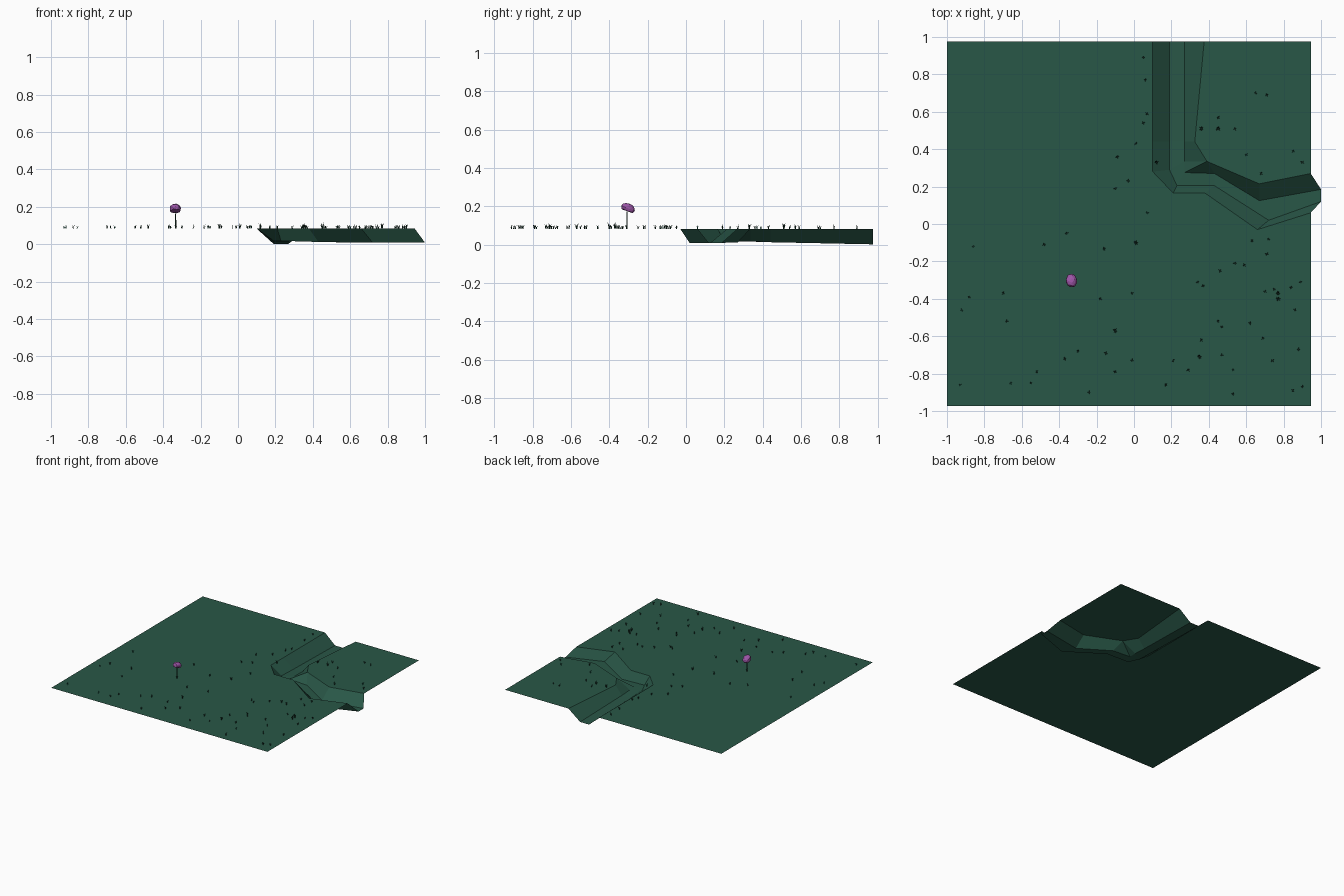
import bpy, bmesh, math, random
from mathutils import Vector, Matrix

if "Cube" in bpy.data.objects:
    bpy.data.objects.remove(bpy.data.objects["Cube"])

random.seed(4)
TOP = 0.083


def material(name, rgb):
    m = bpy.data.materials.new(name)
    m.diffuse_color = (*rgb, 1)
    m.use_nodes = True
    m.node_tree.nodes["Principled BSDF"].inputs["Base Color"].default_value = m.diffuse_color
    return m


def finish(bm, name, mat):
    me = bpy.data.meshes.new(name)
    bm.to_mesh(me)
    bm.free()
    me.materials.append(mat)
    ob = bpy.data.objects.new(name, me)
    bpy.context.collection.objects.link(ob)
    return ob


ground_green = material("ground_green", (0.022, 0.095, 0.063))
dark_green = material("dark_green", (0.012, 0.05, 0.03))
teal = material("teal", (0.01, 0.16, 0.1))
purple = material("purple", (0.33, 0.09, 0.38))

# Stream bed cross-sections: outer rim, outer floor, inner floor, inner rim
sections = [
    [(.10, .975), (.19, .975, .002), (.27, .975, .002), (.375, .975)],
    [(.10, .44), (.19, .44, .013), (.27, .44, .013), (.325, .44)],
    [(.10, .28), (.19, .29, .018), (.27, .335, .018), (.39, .335)],
    [(.21, .165), (.23, .205, .018), (.27, .275, .018), (.39, .335)],
    [(.38, .165), (.43, .205, .012), (.43, .27, .012), (.39, .335)],
    [(.66, -.03), (.72, .02, .008), (.67, .125, .008), (.67, .215)],
    [(.945, .06), (1.0, .12, .008), (1.0, .185, .008), (.945, .27)],
]
sections = [[Vector((*p, TOP)) if len(p) == 2 else Vector(p) for p in s] for s in sections]

# Ground sheet on both sides of the bed, and the bed itself
bm = bmesh.new()
cache = {}


def vert(p):
    key = tuple(round(c, 4) for c in p)
    if key not in cache:
        cache[key] = bm.verts.new(p)
    return cache[key]


def face(points):
    vs = list(dict.fromkeys(vert(p) for p in points))
    f = bm.faces.new(vs)
    f.normal_update()
    if f.normal.z < 0:
        f.normal_flip()


outer = [s[0] for s in sections]
inner = list(dict.fromkeys(tuple(s[3]) for s in sections))
face(outer + [(.945, -.972, TOP), (-1, -.972, TOP), (-1, .975, TOP)])
face(inner + [(.945, .975, TOP)])
for a, b in zip(sections, sections[1:]):
    for i in range(3):
        face([a[i], a[i + 1], b[i + 1], b[i]])
finish(bm, "ground", ground_green)


# Curved, tapering grass blades
def blade(bm, x, y, height, lean, angle, width):
    out = Vector((math.cos(angle), math.sin(angle), 0))
    side = Vector((-out.y, out.x, 0)) * width / 2
    base = Vector((x, y, TOP)) + out * .002
    mid = base + out * lean * .3 + Vector((0, 0, height * .6))
    tip = base + out * lean + Vector((0, 0, height))
    v = [bm.verts.new(p) for p in (base - side, base + side, mid + side * .8, mid - side * .8, tip)]
    bm.faces.new(v[:4])
    bm.faces.new((v[3], v[2], v[4]))


def tuft(bm, x, y, size, count):
    start = random.uniform(0, 6.28)
    for i in range(count):
        blade(bm, x, y, size * random.uniform(.7, 1.2), size * .4,
              start + i * math.tau / count + random.uniform(-.3, .3), size * .22)


small = [(.05, .89), (.06, .77), (.05, .54), (.07, .59), (.01, .43), (-.09, .36), (-.03, .23), (-.1, .19),
         (.45, .57), (.54, .51), (.65, .7), (.71, .69), (.9, .33), (.68, .27), (-.36, -.05), (-.48, -.11),
         (-.16, -.13), (-.7, -.37), (-.68, -.52), (-.88, -.39), (-.18, -.4), (-.01, -.37), (-.52, -.79),
         (-.37, -.72), (-.3, -.68), (-.15, -.69), (-.24, -.9), (-.01, -.73), (-.1, -.79), (.34, -.31),
         (.37, -.33), (.46, -.25), (.59, -.22), (.54, -.21), (.72, -.08), (.63, -.09), (.71, -.16),
         (.7, -.36), (.75, -.35), (.84, -.34), (.89, -.31), (.86, -.46), (.45, -.52), (.47, -.55), (.62, -.53),
         (.36, -.62), (.69, -.61), (.74, -.73), (.88, -.67), (.21, -.73), (.29, -.78), (.17, -.86),
         (.53, -.91), (.85, -.89), (.9, -.87), (.47, -.7), (-.55, -.85)]
large = [(.36, .51), (.45, .51), (.12, .33), (.01, -.1), (-.1, -.57), (.35, -.71), (.77, -.37), (.77, -.4)]
bright = [(.07, .06), (-.86, -.12), (-.92, -.46), (-.93, -.86), (-.66, -.85), (-.16, -.135),
          (.6, .37), (.85, .39), (.53, -.78)]

bm = bmesh.new()
for x, y in small:
    tuft(bm, x, y, .02, 4)
for x, y in large:
    tuft(bm, x, y, .028, 6)
finish(bm, "grass_tufts", dark_green)

bm = bmesh.new()
for x, y in bright:
    tuft(bm, x, y, .018, 4)
finish(bm, "bright_sprouts", teal)

# Flower: thin stem with small leaves and a tilted faceted bloom
bm = bmesh.new()
bmesh.ops.create_cone(bm, cap_ends=True, segments=5, radius1=.0035, radius2=.0025, depth=.09,
                      matrix=Matrix.Translation((-.333, -.308, TOP + .045)))
tuft(bm, -.333, -.308, .025, 4)
finish(bm, "flower_stem", dark_green)

bm = bmesh.new()
bmesh.ops.create_icosphere(bm, subdivisions=2, radius=1)
for v in bm.verts:
    v.co *= random.uniform(.94, 1.06)
    if v.co.z < -.5:
        v.co.z = -.6
bm.transform(Matrix.Translation((-.335, -.303, .19)) @ Matrix.Rotation(math.radians(-20), 4, 'X')
             @ Matrix.Diagonal((.031, .038, .026, 1)))
finish(bm, "flower_head", purple)
